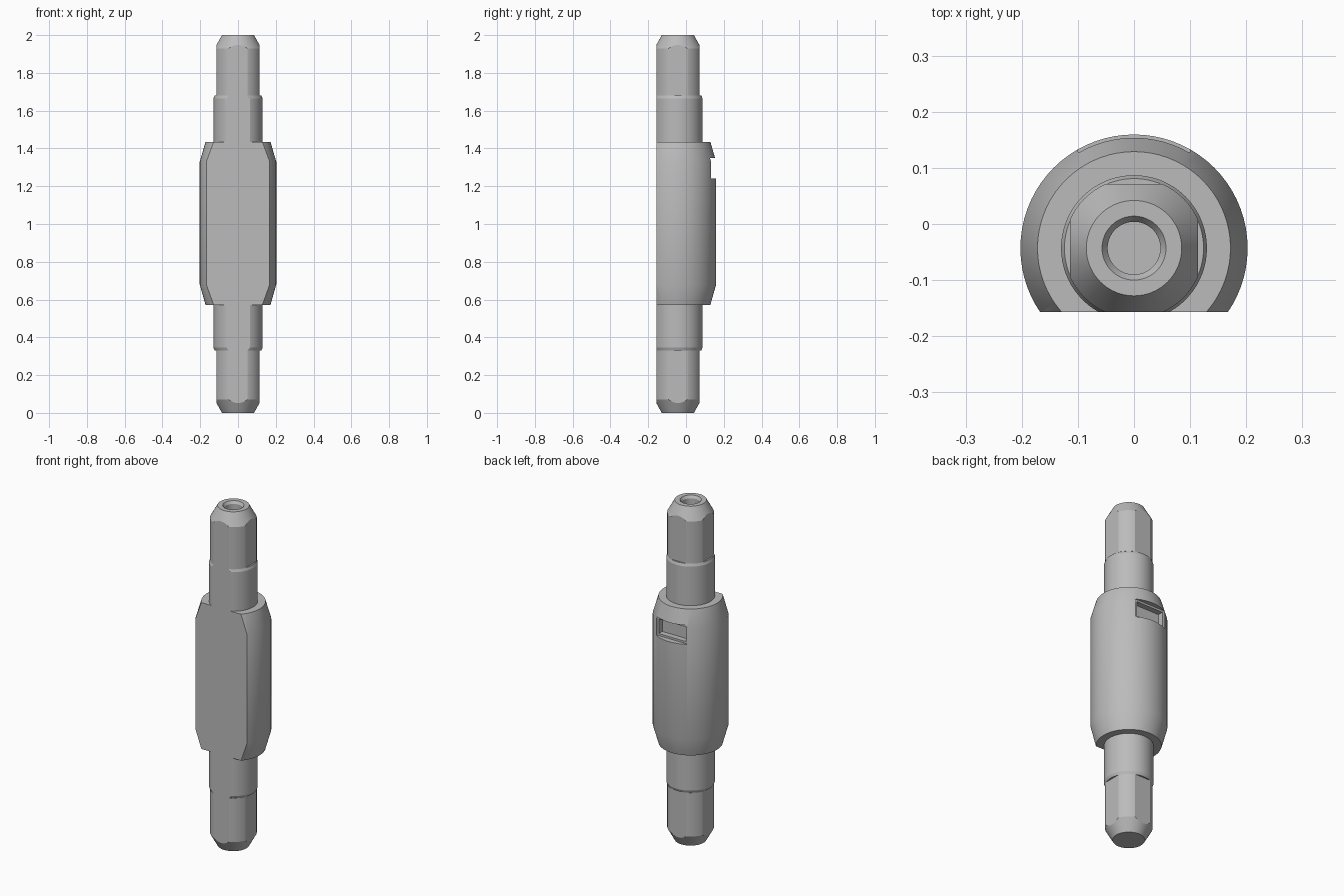
import bpy, bmesh, math
from mathutils import Vector, Matrix

if "Cube" in bpy.data.objects:
    bpy.data.objects.remove(bpy.data.objects["Cube"], do_unlink=True)

AXIS = Vector((0, -0.043, 0))   # centre line of all turned parts
FLAT = 0.114                    # distance of the flats from the centre line
SIDES = 72
FRONT = [(0, -1)]
SQUARE = [(0, -1), (0, 1), (1, 0), (-1, 0)]

steel = bpy.data.materials.new("steel grey")
steel.use_nodes = True
steel.diffuse_color = (0.5, 0.5, 0.5, 1)
steel.node_tree.nodes["Principled BSDF"].inputs["Base Color"].default_value = (0.5, 0.5, 0.5, 1)


def add_object(name, bm):
    mesh = bpy.data.meshes.new(name)
    bm.to_mesh(mesh)
    bm.free()
    mesh.materials.append(steel)
    obj = bpy.data.objects.new(name, mesh)
    bpy.context.collection.objects.link(obj)
    return obj


def turned(name, profile, flats):
    """Turn a (radius, z) profile, then mill flats facing the given directions."""
    bm = bmesh.new()
    rings = []
    for r, z in profile:
        rings.append([bm.verts.new(AXIS + Vector((r * math.cos(a), r * math.sin(a), z)))
                      for a in (math.tau * i / SIDES for i in range(SIDES))])
    for low, high in zip(rings, rings[1:]):
        for i in range(SIDES):
            j = (i + 1) % SIDES
            bm.faces.new((low[i], low[j], high[j], high[i]))
    bm.faces.new(rings[0])
    bm.faces.new(rings[-1])
    for x, y in flats:
        normal = Vector((x, y, 0))
        cut = bmesh.ops.bisect_plane(bm, geom=bm.verts[:] + bm.edges[:] + bm.faces[:],
                                     plane_co=AXIS + normal * FLAT, plane_no=normal,
                                     clear_outer=True)
        edges = [e for e in cut["geom_cut"] if isinstance(e, bmesh.types.BMEdge)]
        bmesh.ops.holes_fill(bm, edges=edges, sides=0)
    bmesh.ops.recalc_face_normals(bm, faces=bm.faces[:])
    return add_object(name, bm)


def carve(target, low, high):
    """Subtract a box between two corners."""
    low, high = Vector(low), Vector(high)
    bm = bmesh.new()
    bmesh.ops.create_cube(bm, size=1, matrix=Matrix.Translation((low + high) / 2)
                          @ Matrix.Diagonal((*(high - low), 1)))
    cutter = add_object("slot_cutter", bm)
    cutter.hide_render = True
    mod = target.modifiers.new("slot", "BOOLEAN")
    mod.operation, mod.solver, mod.object = "DIFFERENCE", "EXACT", cutter
    bpy.context.view_layer.objects.active = target
    bpy.ops.object.modifier_apply(modifier=mod.name)
    bpy.data.objects.remove(cutter, do_unlink=True)


# Main body with tapered ends
body = turned("body", [(0.172, 0.572), (0.2025, 0.68), (0.2025, 1.33), (0.172, 1.435)], FRONT)

# Window in the back: shallow rim, then a deeper pocket
carve(body, (-0.1, 0.128, 1.24), (0.1, 0.3, 1.35))
carve(body, (-0.088, 0.095, 1.252), (0.088, 0.3, 1.338))

# Round collars above and below the body, with eased outer edges
upper_collar = turned("upper_collar", [(0.13, 1.435), (0.13, 1.665), (0.124, 1.68)], FRONT)
lower_collar = turned("lower_collar", [(0.124, 0.33), (0.13, 0.345), (0.13, 0.572)], FRONT)

# Square shanks with coned tips; the upper one has a countersunk centre hole
upper_shank = turned("upper_shank", [(0.125, 1.68), (0.125, 1.928), (0.085, 2), (0.057, 2),
                                     (0.047, 1.985), (0.047, 1.94)], SQUARE)
lower_shank = turned("lower_shank", [(0.085, 0), (0.125, 0.072), (0.125, 0.33)], SQUARE)

# Smooth turned surfaces, crisp machined edges
for obj in (body, upper_collar, lower_collar, upper_shank, lower_shank):
    bpy.ops.object.select_all(action="DESELECT")
    obj.select_set(True)
    bpy.context.view_layer.objects.active = obj
    bpy.ops.object.shade_smooth_by_angle(angle=math.radians(20))
